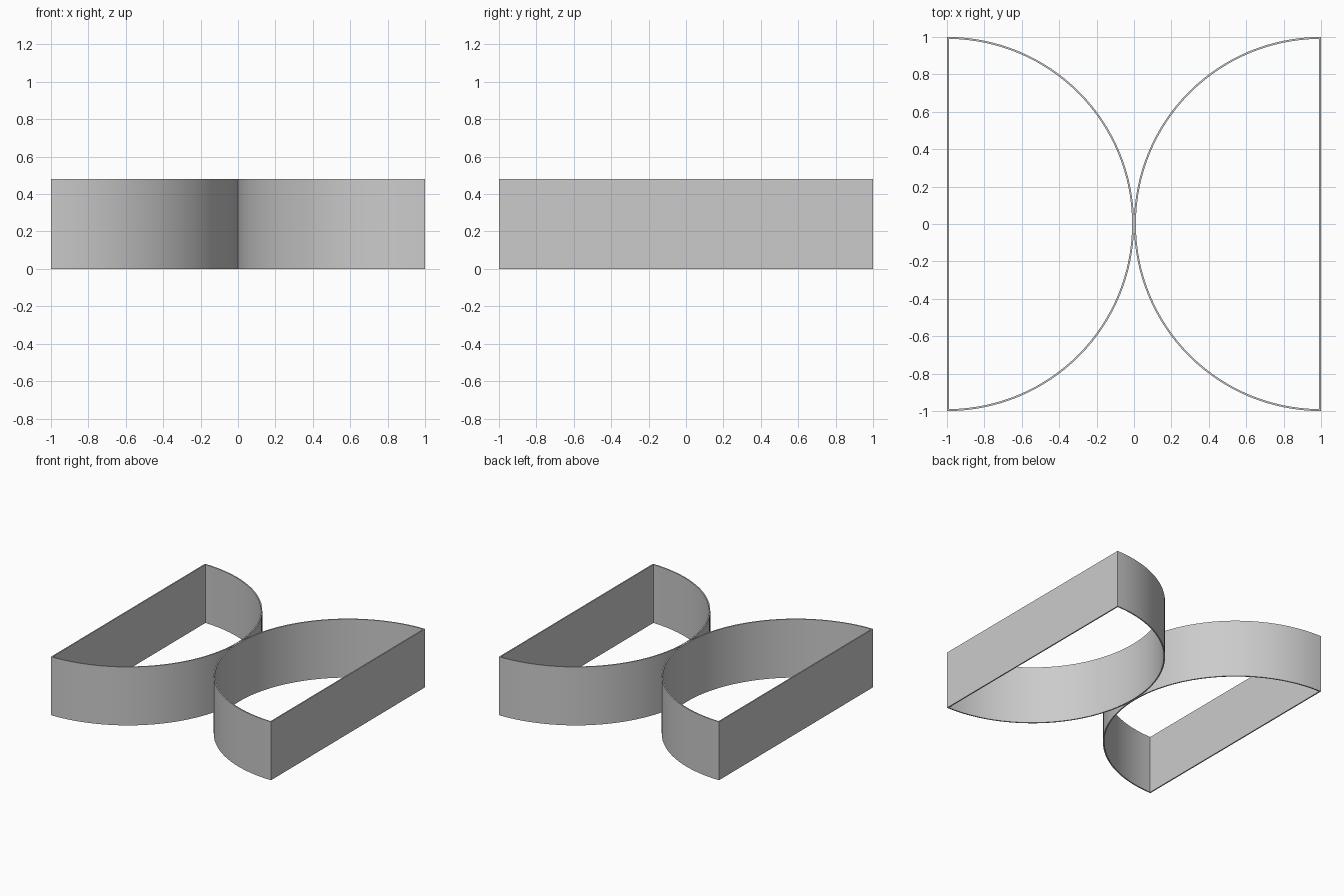
import bpy, bmesh, math

if "Cube" in bpy.data.objects:
    bpy.data.objects.remove(bpy.data.objects["Cube"])

HEIGHT, WALL, SEGMENTS = 0.48, 0.01, 64

grey = bpy.data.materials.new("light_grey")
grey.diffuse_color = (0.6, 0.6, 0.6, 1)
grey.use_nodes = True
grey.node_tree.nodes["Principled BSDF"].inputs["Base Color"].default_value = grey.diffuse_color


def d_outline(radius, wall_x):
    """Half-round outline closed by a straight edge at x = wall_x."""
    end = math.acos((wall_x + 1) / radius)
    angles = [-end + 2 * end * i / SEGMENTS for i in range(SEGMENTS + 1)]
    return [(-1 + radius * math.cos(a), radius * math.sin(a)) for a in angles]


def half_round_band(name, side):
    # Thin wall between an outer and an inner outline, open above and below
    outer, inner = d_outline(1, -1), d_outline(1 - WALL, -1 + WALL)
    bm = bmesh.new()
    rings = [[bm.verts.new((-side * x, y, z)) for x, y in outline]
             for outline, z in ((outer, 0), (outer, HEIGHT), (inner, HEIGHT), (inner, 0))]
    count = SEGMENTS + 1
    for r in range(4):
        a, b = rings[r], rings[(r + 1) % 4]
        for i in range(count):
            j = (i + 1) % count
            bm.faces.new((a[i], a[j], b[j], b[i]))
    bmesh.ops.recalc_face_normals(bm, faces=bm.faces)
    mesh = bpy.data.meshes.new(name)
    bm.to_mesh(mesh)
    bm.free()
    mesh.materials.append(grey)
    obj = bpy.data.objects.new(name, mesh)
    bpy.context.collection.objects.link(obj)
    # Smooth curve, crisp corners and rims
    bpy.ops.object.select_all(action='DESELECT')
    obj.select_set(True)
    bpy.context.view_layer.objects.active = obj
    bpy.ops.object.shade_smooth_by_angle(angle=math.radians(30))


half_round_band("left_half_round_band", -1)
half_round_band("right_half_round_band", 1)
